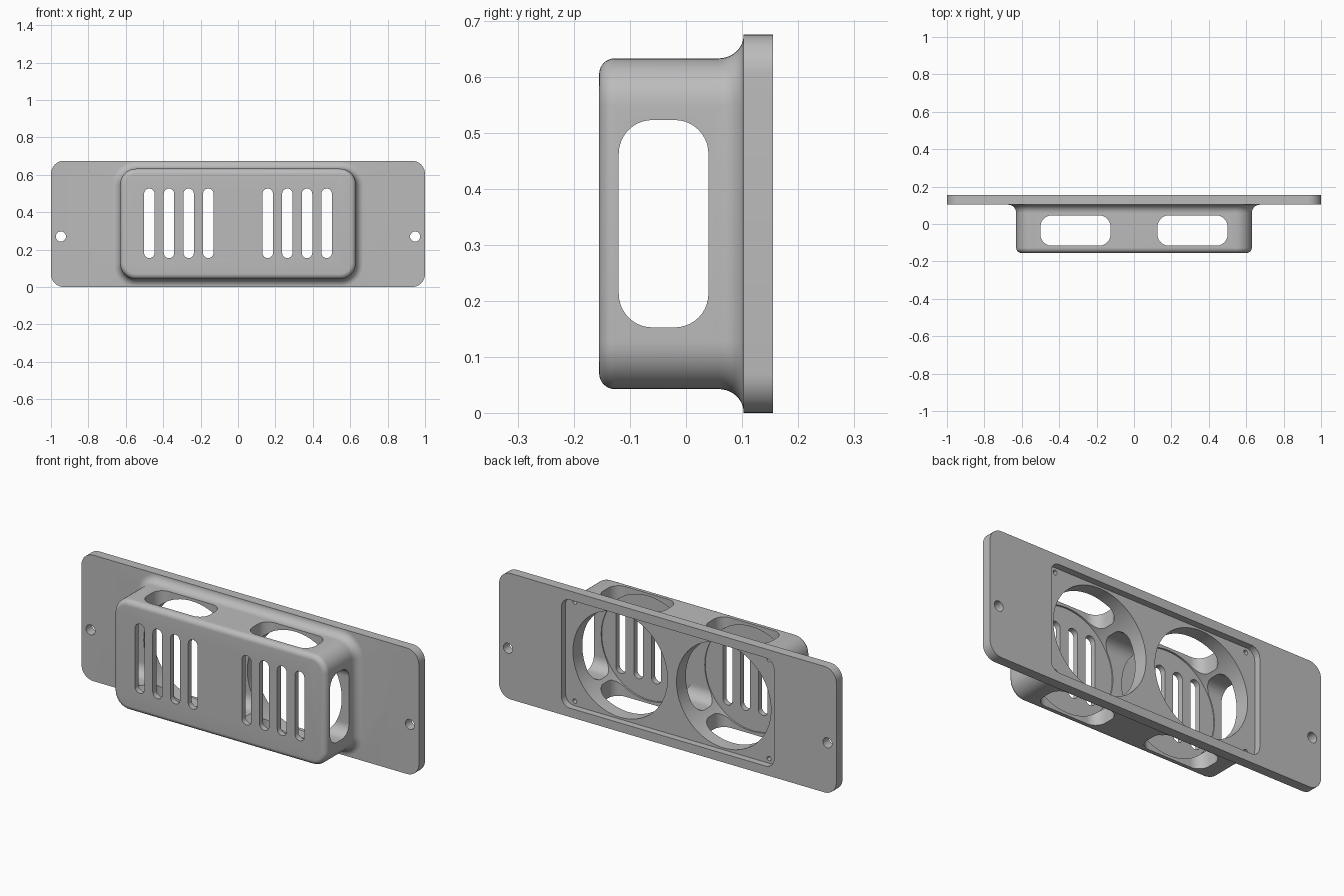
import bpy, bmesh, math

cube = bpy.data.objects.get("Cube")
if cube:
    bpy.data.objects.remove(cube, do_unlink=True)

MID = 0.3375          # height of the centre line
BACK, SEAT = 0.155, 0.103   # back and front face of the plate

grey = bpy.data.materials.new("light grey plastic")
grey.use_nodes = True
colour = (0.5, 0.5, 0.5, 1)
grey.diffuse_color = colour
grey.node_tree.nodes["Principled BSDF"].inputs["Base Color"].default_value = colour


def outline(cu, cv, hu, hv, r, n=10):
    """Rounded rectangle; it is a circle when hu = hv = r."""
    pts = []
    for k, (su, sv) in enumerate([(1, 1), (-1, 1), (-1, -1), (1, -1)]):
        for i in range(n + 1):
            a = math.pi / 2 * (k + i / n)
            pts.append((cu + su * (hu - r) + r * math.cos(a),
                        cv + sv * (hv - r) + r * math.sin(a)))
    return pts


def loft(name, rings, axis="Y"):
    """Closed solid through (outline, depth) rings along an axis."""
    place = {"X": lambda u, v, d: (d, u, v),
             "Y": lambda u, v, d: (u, d, v),
             "Z": lambda u, v, d: (u, v, d)}[axis]
    bm = bmesh.new()
    loops = [[bm.verts.new(place(u, v, d)) for u, v in pts] for pts, d in rings]
    for a, b in zip(loops, loops[1:]):
        for i in range(len(a)):
            j = (i + 1) % len(a)
            bm.faces.new((a[i], a[j], b[j], b[i]))
    bm.faces.new(loops[0])
    bm.faces.new(loops[-1])
    bmesh.ops.remove_doubles(bm, verts=bm.verts, dist=1e-5)
    bmesh.ops.recalc_face_normals(bm, faces=bm.faces)
    mesh = bpy.data.meshes.new(name)
    bm.to_mesh(mesh)
    bm.free()
    mesh.materials.append(grey)
    obj = bpy.data.objects.new(name, mesh)
    bpy.context.collection.objects.link(obj)
    return obj


def prism(name, pts, d0, d1, axis="Y"):
    return loft(name, [(pts, d0), (pts, d1)], axis)


def combine(target, tool, operation="DIFFERENCE"):
    mod = target.modifiers.new(tool.name, "BOOLEAN")
    mod.operation, mod.solver, mod.object = operation, "EXACT", tool
    bpy.context.view_layer.objects.active = target
    bpy.ops.object.modifier_apply(modifier=mod.name)
    bpy.data.objects.remove(tool, do_unlink=True)


# Mounting plate
housing = prism("fan_housing", outline(0, MID, 1, MID, 0.07), SEAT, BACK)

# Box with rounded front edge and a flared foot: (outward offset, depth)
profile = []
for i in range(9):
    a = math.pi / 2 * i / 8
    profile.append((-0.028 * (1 - math.sin(a)), -BACK + 0.028 * (1 - math.cos(a))))
for i in range(11):
    a = math.pi / 2 * i / 10
    profile.append((0.042 * (1 - math.cos(a)), SEAT - 0.045 * (1 - math.sin(a))))
profile.append((0.042, SEAT + 0.02))
box = loft("box", [(outline(0, MID, 0.63 + o, 0.295 + o, 0.085 + o), d)
                   for o, d in profile])
combine(housing, box, "UNION")

# Shallow recess in the back
combine(housing, prism("recess", outline(0, MID, 0.63, 0.29, 0.05), BACK - 0.036, 0.3))

# Side window running through both ends and the middle web
combine(housing, prism("side_window", outline(-0.04, MID, 0.08, 0.185, 0.06),
                       -0.9, 0.9, "X"))

for side in (-1, 1):
    # Fan bore, open at the back
    combine(housing, prism("bore", outline(side * 0.307, MID, 0.28, 0.28, 0.28, 20),
                           -0.125, 0.3))
    # Window through the top and bottom
    combine(housing, prism("top_window", outline(side * 0.313, -0.035, 0.187, 0.081, 0.06),
                           -0.2, 0.9, "Z"))
    # Front vent slots
    for k in range(4):
        x = side * (0.159 + 0.105 * k)
        combine(housing, prism("slot", outline(x, MID + 0.003, 0.028, 0.186, 0.028, 6),
                               -0.3, -0.1))
    # Mounting hole
    combine(housing, prism("mount_hole", outline(side * 0.947, 0.27, 0.027, 0.027, 0.027, 6),
                           0, 0.3))
    # Small screw holes in the recess corners
    for up in (-1, 1):
        combine(housing, prism("screw_hole",
                               outline(side * 0.576, MID + up * 0.265, 0.012, 0.012, 0.012, 4),
                               0.03, 0.3))

bpy.ops.object.select_all(action="DESELECT")
housing.select_set(True)
bpy.context.view_layer.objects.active = housing
bpy.ops.object.shade_smooth_by_angle(angle=math.radians(30))
